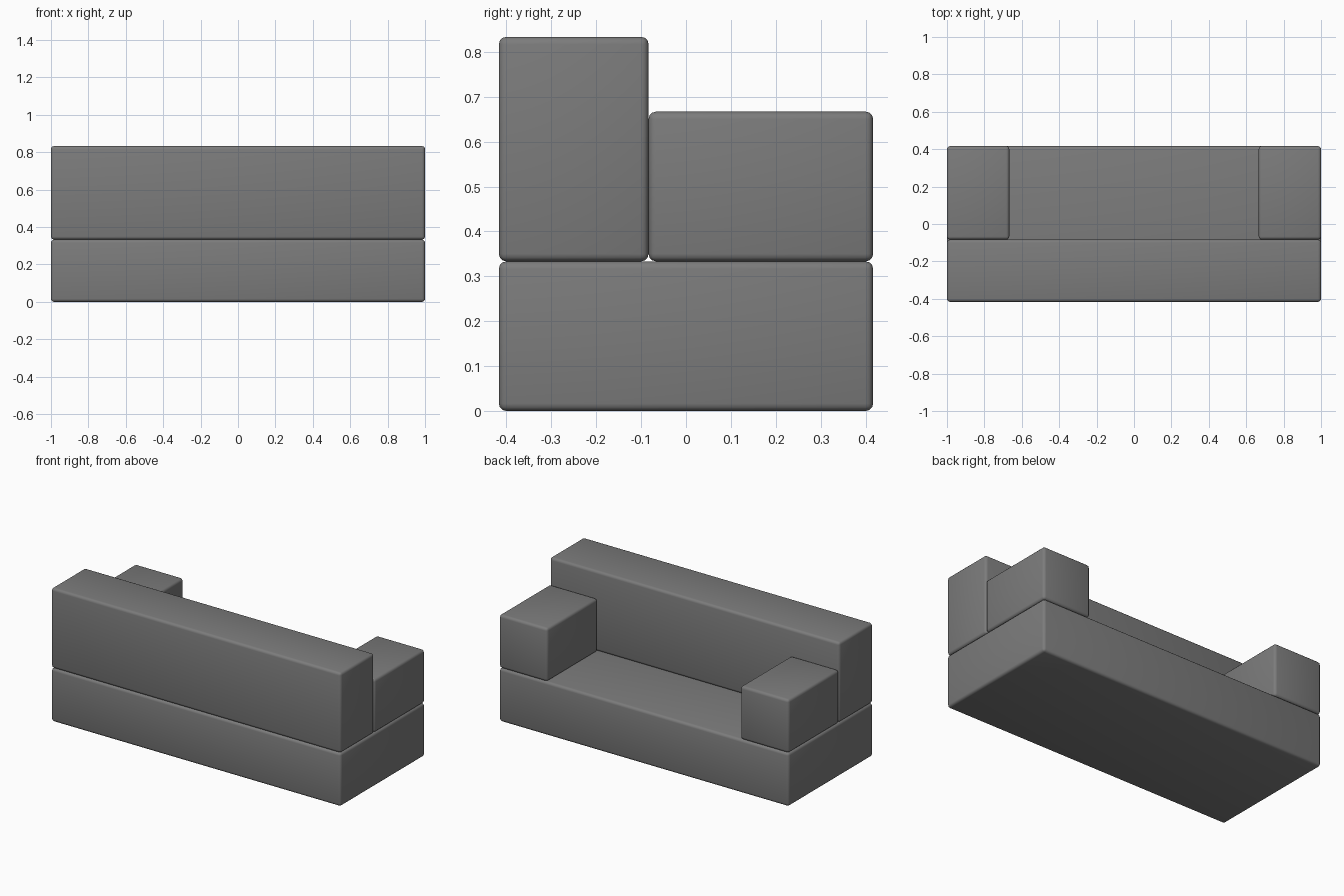
import bpy

if "Cube" in bpy.data.objects:
    bpy.data.objects.remove(bpy.data.objects["Cube"])

# One grey fabric colour
grey = bpy.data.materials.new("grey fabric")
grey.diffuse_color = (0.2, 0.2, 0.2, 1)
grey.use_nodes = True
grey.node_tree.nodes["Principled BSDF"].inputs["Base Color"].default_value = grey.diffuse_color


def block(name, lo, hi, bevel=0.0167):
    """Softly rounded cushion block between two corners."""
    bpy.ops.mesh.primitive_cube_add(size=1, location=[(a + b) / 2 for a, b in zip(lo, hi)])
    ob = bpy.context.object
    ob.name = name
    ob.scale = [b - a for a, b in zip(lo, hi)]
    bpy.ops.object.transform_apply(location=False, rotation=False, scale=True)
    ob.data.materials.append(grey)
    mod = ob.modifiers.new("rounded edges", 'BEVEL')
    mod.width = bevel
    mod.segments = 3
    bpy.ops.object.modifier_apply(modifier=mod.name)
    bpy.ops.object.shade_smooth_by_angle(angle=0.6)
    return ob


W, D, S = 1.0, 0.4167, 0.3333   # half width, half depth, seat height
B = -0.0833                     # inner face of the backrest

# Seat base and full-width backrest
block("seat_base", (-W, -D, 0), (W, D, S))
block("backrest", (-W, -D, S), (W, B, 0.8333))

# Armrests at both ends
block("armrest_left", (-W, B, S), (-0.6667, D, 0.6667))
block("armrest_right", (0.6667, B, S), (W, D, 0.6667))
